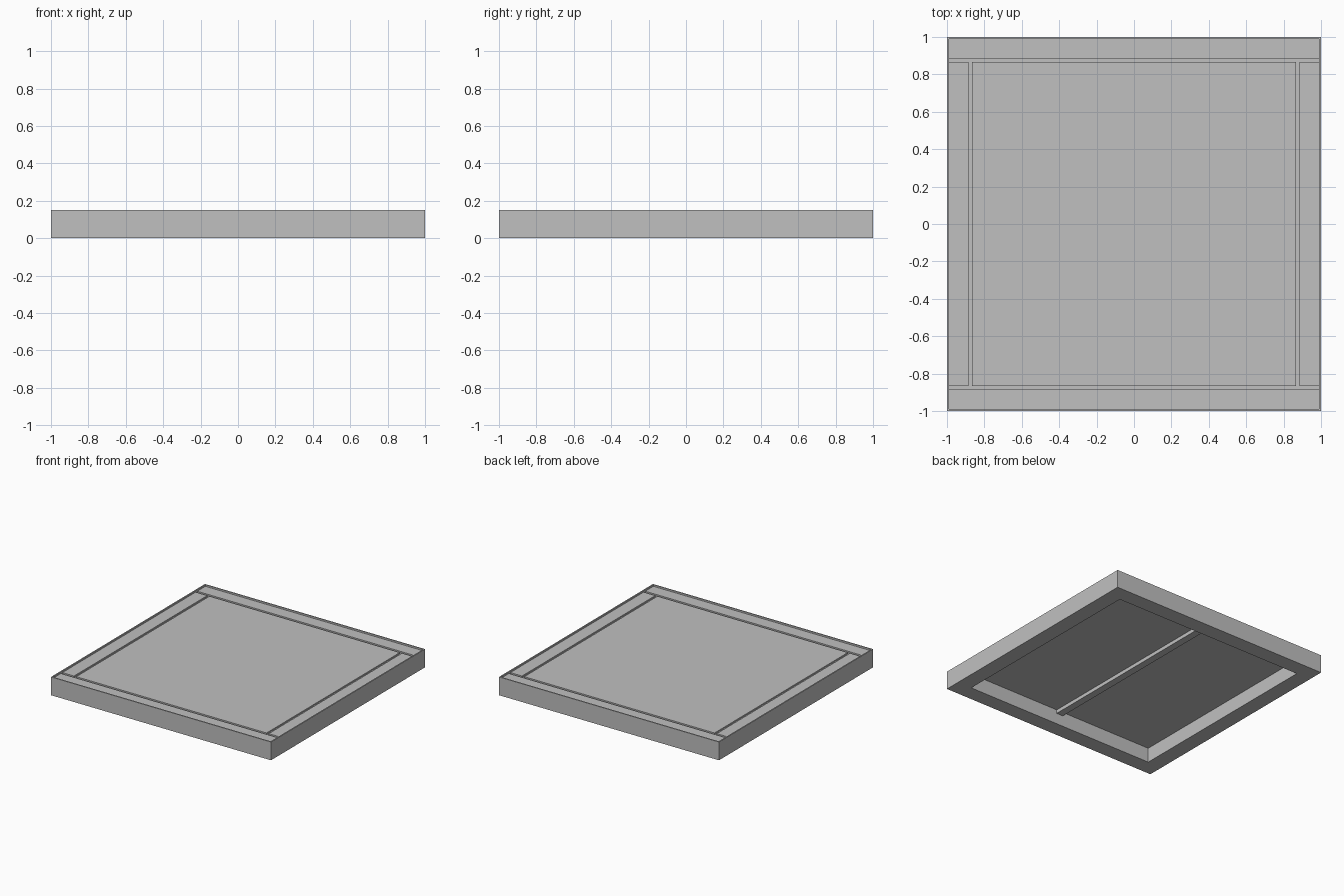
import bpy, bmesh

cube = bpy.data.objects.get("Cube")
if cube:
    bpy.data.objects.remove(cube, do_unlink=True)

# One plain grey for the whole panel
grey = bpy.data.materials.new("plain_grey")
grey.use_nodes = True
colour = (0.53, 0.53, 0.53, 1)
grey.diffuse_color = colour
grey.node_tree.nodes["Principled BSDF"].inputs["Base Color"].default_value = colour


def finish(name, bm):
    bmesh.ops.recalc_face_normals(bm, faces=bm.faces)
    mesh = bpy.data.meshes.new(name)
    bm.to_mesh(mesh)
    bm.free()
    mesh.materials.append(grey)
    obj = bpy.data.objects.new(name, mesh)
    bpy.context.collection.objects.link(obj)
    return obj


def box(name, x0, x1, y0, y1, z0, z1):
    bm = bmesh.new()
    bmesh.ops.create_cube(bm, size=1)
    for v in bm.verts:
        v.co = (x1 if v.co.x > 0 else x0,
                y1 if v.co.y > 0 else y0,
                z1 if v.co.z > 0 else z0)
    return finish(name, bm)


def square_ring(name, profile):
    """Sweep a closed (radius, height) profile around a square."""
    bm = bmesh.new()
    corners = [(-1, -1), (1, -1), (1, 1), (-1, 1)]
    loops = [[bm.verts.new((sx * r, sy * r, z)) for r, z in profile]
             for sx, sy in corners]
    n = len(profile)
    for c in range(4):
        a, b = loops[c], loops[(c + 1) % 4]
        for i in range(n):
            j = (i + 1) % n
            bm.faces.new((a[i], b[i], b[j], a[j]))
    return finish(name, bm)


opening = 0.87      # half width of the opening below
lip = 0.99          # inner edge of the raised lip
floor = 0.125       # groove floor
top = 0.137         # height of panel and boards
inner, outer = 0.865, 0.885   # groove edges

# Outer frame with a thin raised lip
square_ring("outer_frame", [(opening, 0), (1, 0), (1, 0.15), (lip, 0.15),
                            (lip, floor), (opening, floor)])

# Recessed deck and centre panel
box("deck", -0.88, 0.88, -0.88, 0.88, 0.12, floor + 0.0005)
box("centre_panel", -inner, inner, -inner, inner, floor, top)

# Border boards: full width at front and back, shorter at the sides
box("front_board", -lip, lip, -lip, -outer, floor, top)
box("back_board", -lip, lip, outer, lip, floor, top)
box("right_board", -lip, -outer, -inner, inner, floor, top)
box("left_board", outer, lip, -inner, inner, floor, top)

# Support beam under the deck
box("support_beam", -0.03, 0.03, -opening, opening, 0.09, 0.122)
